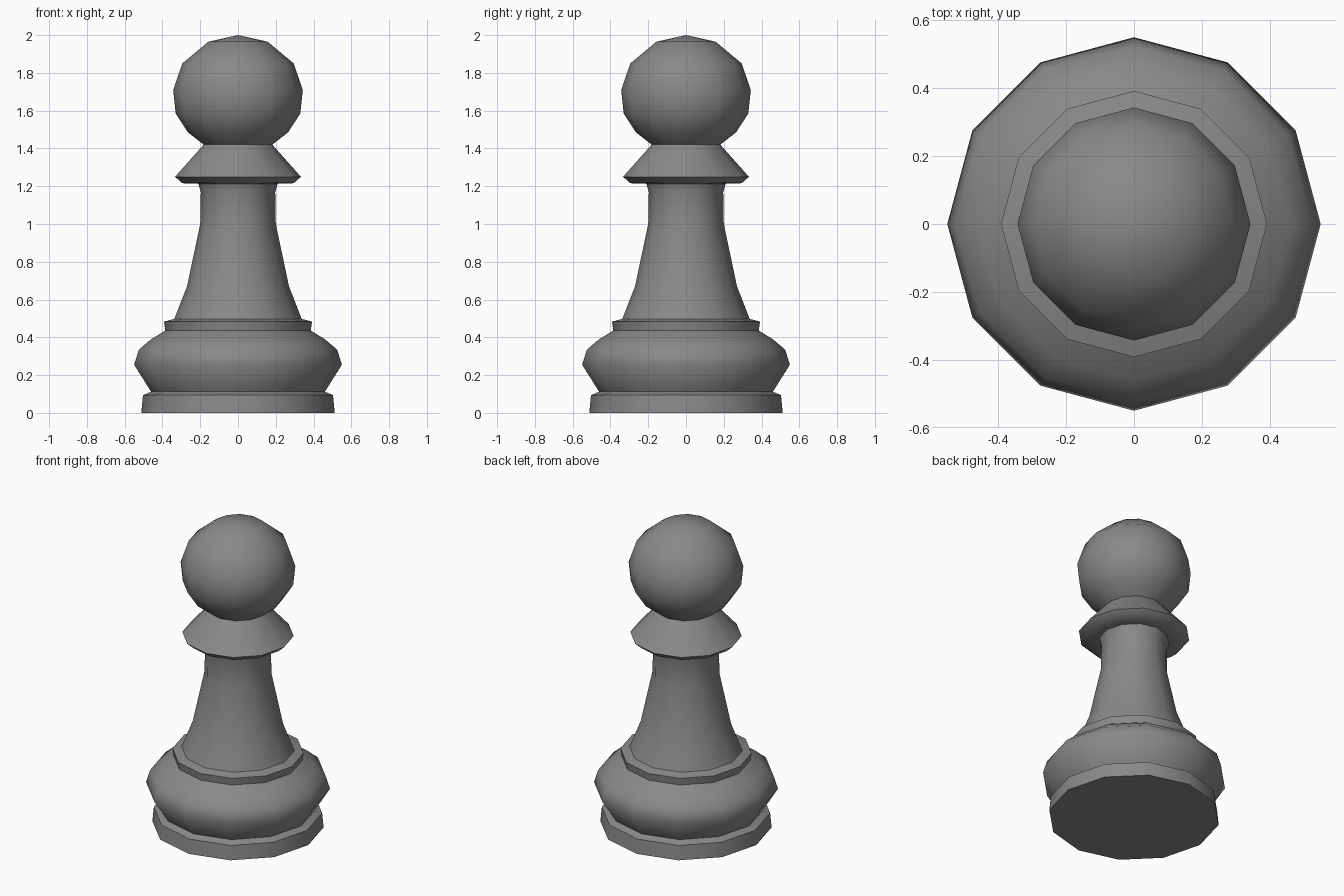
import bpy, bmesh, math

if "Cube" in bpy.data.objects:
    bpy.data.objects.remove(bpy.data.objects["Cube"])

SIDES = 12
grey = bpy.data.materials.new("grey")
grey.diffuse_color = (0.25, 0.25, 0.25, 1)
grey.use_nodes = True
grey.node_tree.nodes["Principled BSDF"].inputs["Base Color"].default_value = grey.diffuse_color


def lathe(name, profile, smooth_angle=55):
    """Spin (radius, height) points around z; ends with radius 0 become a tip, others are left open."""
    bm = bmesh.new()
    rings = []
    for r, z in profile:
        if r == 0:
            rings.append([bm.verts.new((0, 0, z))] * SIDES)
        else:
            rings.append([bm.verts.new((r * math.cos(math.tau * i / SIDES),
                                        r * math.sin(math.tau * i / SIDES), z))
                          for i in range(SIDES)])
    for low, high in zip(rings, rings[1:]):
        for i in range(SIDES):
            j = (i + 1) % SIDES
            corners = list(dict.fromkeys((low[i], low[j], high[j], high[i])))
            bm.faces.new(corners)
    mesh = bpy.data.meshes.new(name)
    bm.to_mesh(mesh)
    bm.free()
    mesh.materials.append(grey)
    obj = bpy.data.objects.new(name, mesh)
    bpy.context.collection.objects.link(obj)
    bpy.ops.object.select_all(action='DESELECT')
    obj.select_set(True)
    bpy.context.view_layer.objects.active = obj
    bpy.ops.object.shade_smooth_by_angle(angle=math.radians(smooth_angle))
    return obj


# Foot: flat disc with a bevelled top
lathe("foot", [(0, 0), (0.512, 0), (0.503, 0.094), (0.46, 0.112)], 40)
# Bulging base
lathe("base_bulge", [(0.46, 0.112), (0.55, 0.255), (0.525, 0.335), (0.46, 0.39), (0.385, 0.436)])
# Ring above the bulge
lathe("base_ring", [(0.385, 0.436), (0.392, 0.483), (0.337, 0.498)], 40)
# Tapered stem
lathe("stem", [(0.337, 0.498), (0.27, 0.67), (0.2, 1.0), (0.197, 1.17), (0.21, 1.213)])
# Collar
lathe("collar", [(0.21, 1.213), (0.295, 1.216), (0.333, 1.25), (0.182, 1.42)], 45)
# Round head
lathe("head", [(0.182, 1.42), (0.265, 1.485), (0.33, 1.585), (0.343, 1.71),
               (0.295, 1.85), (0.157, 1.965), (0, 2.0)])
